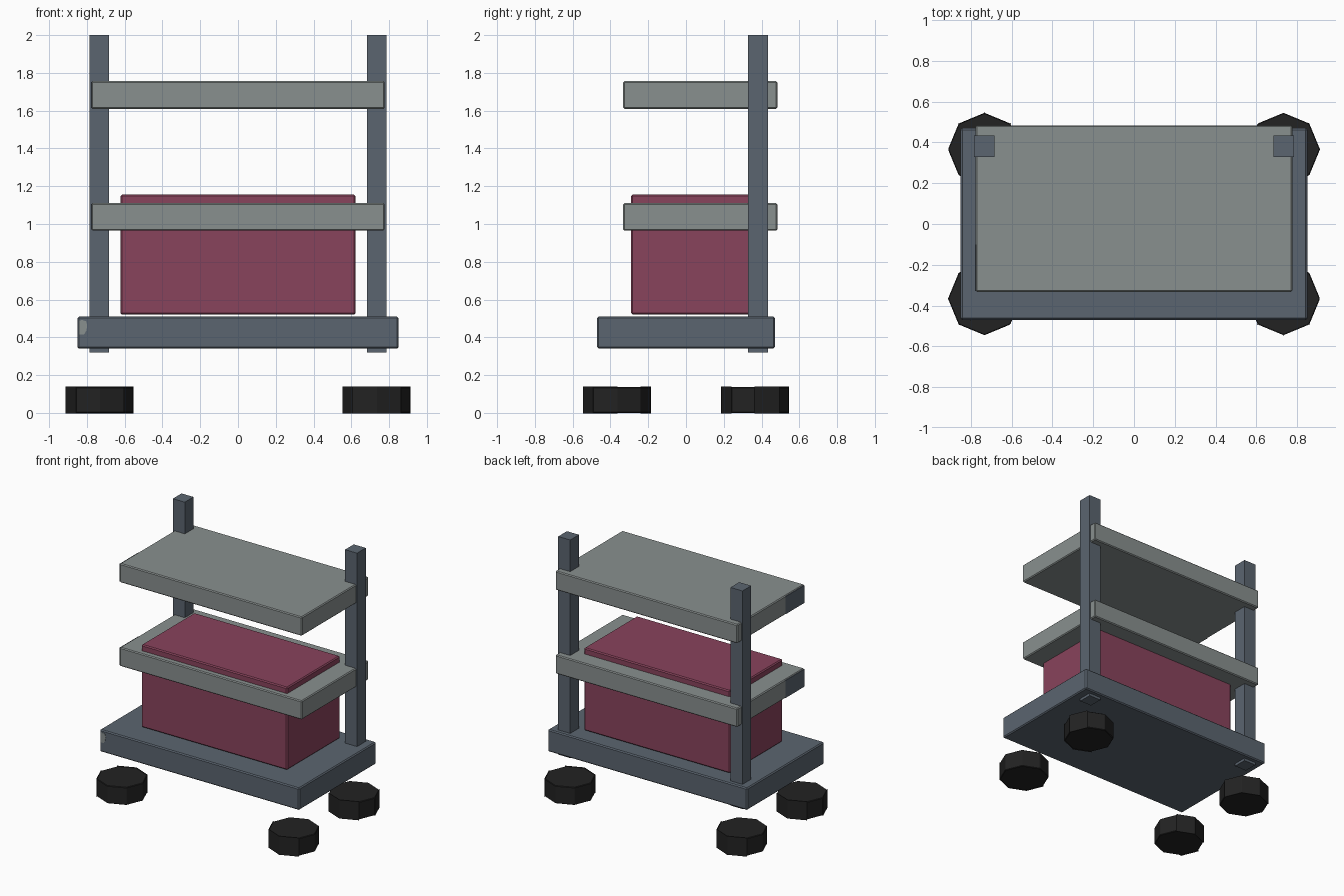
import bpy, bmesh, math

if "Cube" in bpy.data.objects:
    bpy.data.objects.remove(bpy.data.objects["Cube"])


def material(name, rgb):
    m = bpy.data.materials.new(name)
    lin = [((c / 255 + 0.055) / 1.055) ** 2.4 for c in rgb]
    m.diffuse_color = (*lin, 1)
    m.use_nodes = True
    m.node_tree.nodes["Principled BSDF"].inputs["Base Color"].default_value = m.diffuse_color
    return m


SLATE = material("slate_metal", (91, 101, 112))
GREY = material("shelf_grey", (137, 144, 143))
MAROON = material("maroon_box", (137, 67, 92))
BLACK = material("wheel_black", (34, 34, 34))


def finish(name, bm, mat, bevel=0.0):
    if bevel:
        bmesh.ops.bevel(bm, geom=bm.edges[:], offset=bevel, segments=1, affect='EDGES')
    bmesh.ops.recalc_face_normals(bm, faces=bm.faces)
    me = bpy.data.meshes.new(name)
    bm.to_mesh(me)
    bm.free()
    me.materials.append(mat)
    ob = bpy.data.objects.new(name, me)
    bpy.context.collection.objects.link(ob)
    return ob


def box(name, x, y, z, mat, bevel=0.0):
    """Box from (min, max) ranges on each axis."""
    bm = bmesh.new()
    bmesh.ops.create_cube(bm, size=1)
    for v in bm.verts:
        v.co = [sum(r) / 2 + c * (r[1] - r[0]) for c, r in zip(v.co, (x, y, z))]
    return finish(name, bm, mat, bevel)


# Base platform and the box standing on it
box("base_platform", (-0.85, 0.85), (-0.47, 0.47), (0.34, 0.51), SLATE, 0.008)
box("storage_box", (-0.622, 0.622), (-0.29, 0.355), (0.52, 1.156), MAROON, 0.008)

# Two shelves, each with a dark patch on the front of its left end
for label, z0, z1 in (("lower", 0.965, 1.11), ("upper", 1.61, 1.756)):
    box(label + "_shelf", (-0.776, 0.776), (-0.333, 0.484), (z0, z1), GREY, 0.007)
    box(label + "_shelf_end_patch", (-0.779, -0.772), (-0.328, -0.10),
        (z0 + 0.005, z1 - 0.005), SLATE)

# Back posts
for label, x in (("left", (-0.785, -0.683)), ("right", (0.683, 0.785))):
    box(label + "_post", x, (0.328, 0.434), (0.32, 2.0), SLATE)

# Eight-sided wheel discs
for sx, lx in ((-1, "left"), (1, "right")):
    for sy, ly in ((-1, "front"), (1, "back")):
        bm = bmesh.new()
        bmesh.ops.create_cone(bm, cap_ends=True, segments=8, radius1=0.179,
                              radius2=0.179, depth=0.136)
        # vertices point along the axes
        a = math.atan2(bm.verts[:][0].co.y, bm.verts[:][0].co.x)
        for v in bm.verts:
            x, y = v.co.x, v.co.y
            v.co.x = x * math.cos(a) + y * math.sin(a) + sx * 0.733
            v.co.y = y * math.cos(a) - x * math.sin(a) + sy * 0.366
            v.co.z += 0.068
        finish(f"{ly}_{lx}_wheel", bm, BLACK, 0.004)

# Small worn chip on the front left of the base
bm = bmesh.new()
outline = [(-0.842, 0.415), (-0.815, 0.415), (-0.803, 0.435),
           (-0.798, 0.46), (-0.803, 0.485), (-0.825, 0.492), (-0.842, 0.488)]
face = bm.faces.new([bm.verts.new((x, -0.472, z)) for x, z in outline])
ext = bmesh.ops.extrude_face_region(bm, geom=[face])
for v in ext["geom"]:
    if isinstance(v, bmesh.types.BMVert):
        v.co.y += 0.005
finish("base_worn_chip", bm, GREY)
